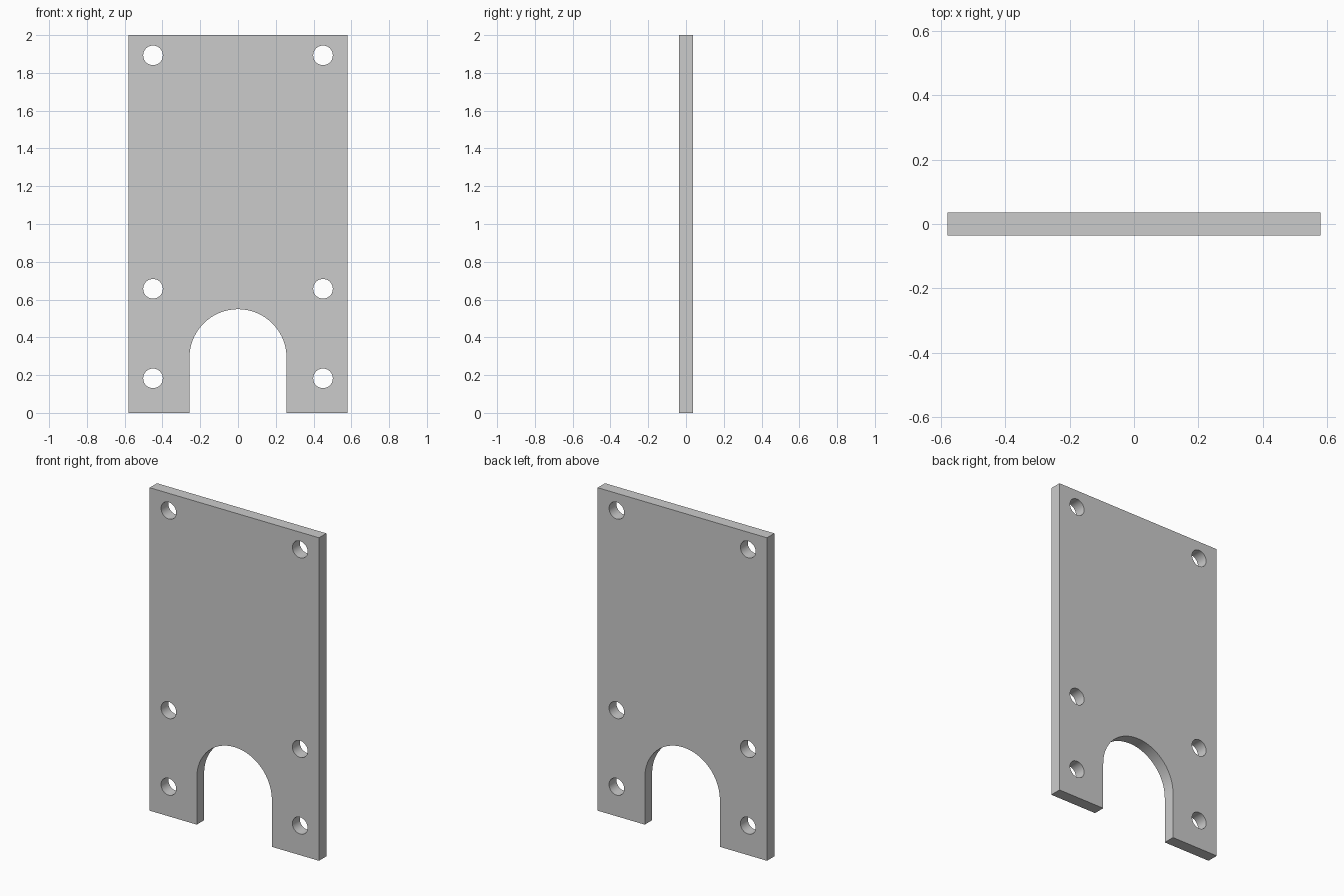
import bpy, bmesh
from math import pi, cos, sin

if "Cube" in bpy.data.objects:
    bpy.data.objects.remove(bpy.data.objects["Cube"])

HALF_W, HEIGHT, THICK = 0.58, 2.0, 0.072
SLOT_R, SLOT_SPRING = 0.257, 0.292
HOLE_R, HOLE_X, HOLE_Z = 0.052, 0.45, (0.183, 0.657, 1.893)


def arc(cx, cz, r, start, end, n):
    return [(cx + r * cos(start + (end - start) * i / n),
             cz + r * sin(start + (end - start) * i / n)) for i in range(n + 1)]


def add_loop(curve, pts):
    spline = curve.splines.new('POLY')
    spline.points.add(len(pts) - 1)
    for p, (x, z) in zip(spline.points, pts):
        p.co = (x, z, 0, 1)
    spline.use_cyclic_u = True


# Flat profile, filled and extruded to the plate thickness
curve = bpy.data.curves.new("plate_profile", 'CURVE')
curve.dimensions = '2D'
curve.fill_mode = 'BOTH'
curve.extrude = THICK / 2

# Outline with the round-topped slot at the bottom
add_loop(curve, [(SLOT_R, 0), (HALF_W, 0), (HALF_W, HEIGHT), (-HALF_W, HEIGHT),
                 (-HALF_W, 0), (-SLOT_R, 0)]
         + arc(0, SLOT_SPRING, SLOT_R, pi, 0, 48))

# Six screw holes in mirrored pairs
for z in HOLE_Z:
    for side in (-1, 1):
        add_loop(curve, arc(side * HOLE_X, z, HOLE_R, 0, 2 * pi, 40)[:-1])

# Stand the plate upright and turn it into a mesh
plate = bpy.data.objects.new("mounting_plate", curve)
bpy.context.collection.objects.link(plate)
plate.rotation_euler.x = pi / 2
bpy.context.view_layer.objects.active = plate
plate.select_set(True)
bpy.ops.object.convert(target='MESH')
plate = bpy.context.object
plate.name = "mounting_plate"
bpy.ops.object.transform_apply(location=False, rotation=True, scale=False)

# Weld caps to walls, then smooth the round walls only
bm = bmesh.new()
bm.from_mesh(plate.data)
bmesh.ops.remove_doubles(bm, verts=bm.verts, dist=1e-4)
bmesh.ops.recalc_face_normals(bm, faces=bm.faces)
bm.to_mesh(plate.data)
bm.free()
bpy.ops.object.shade_smooth_by_angle(angle=pi / 6)
